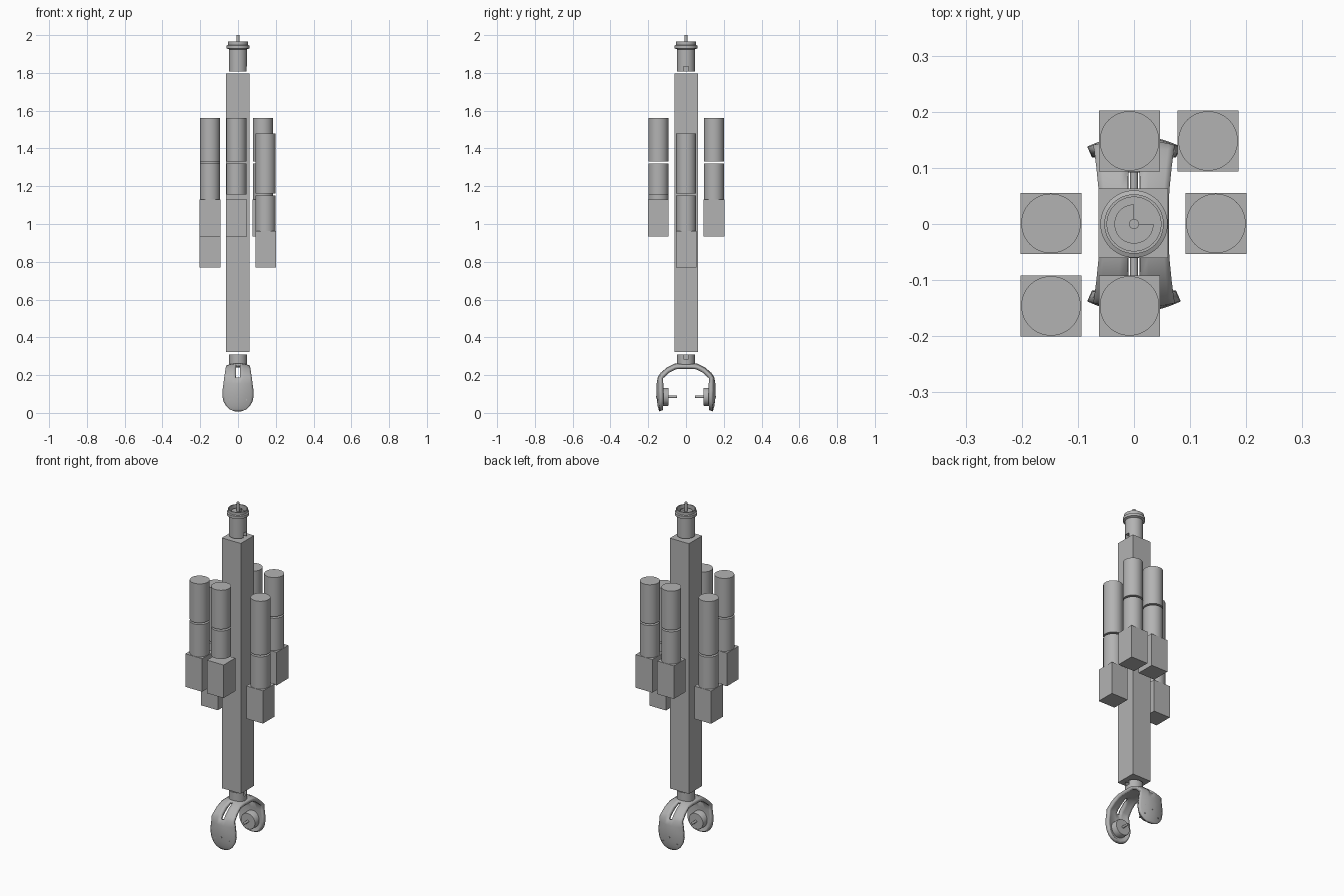
import bpy, bmesh, math
from mathutils import Matrix

if "Cube" in bpy.data.objects:
    bpy.data.objects.remove(bpy.data.objects["Cube"], do_unlink=True)

grey = bpy.data.materials.new("plain grey")
grey.use_nodes = True
tone = (0.45, 0.45, 0.45, 1)
grey.diffuse_color = tone
grey.node_tree.nodes["Principled BSDF"].inputs["Base Color"].default_value = tone


def finish(name, bm, smooth=True):
    mesh = bpy.data.meshes.new(name)
    bm.to_mesh(mesh)
    bm.free()
    mesh.materials.append(grey)
    ob = bpy.data.objects.new(name, mesh)
    bpy.context.collection.objects.link(ob)
    if smooth:
        bpy.ops.object.select_all(action='DESELECT')
        ob.select_set(True)
        bpy.context.view_layer.objects.active = ob
        bpy.ops.object.shade_smooth_by_angle(angle=math.radians(35))
    return ob


def box(name, x, y, z):
    bm = bmesh.new()
    bmesh.ops.create_cube(bm, size=1)
    for v in bm.verts:
        for axis, (low, high) in enumerate((x, y, z)):
            v.co[axis] = low if v.co[axis] < 0 else high
    return finish(name, bm, False)


def turned(name, profile, x=0, y=0, segments=48, matrix=None):
    """Closed solid turned around z from (radius, height) points."""
    bm = bmesh.new()
    rings = []
    for r, z in profile:
        rings.append([bm.verts.new((r * math.cos(a), r * math.sin(a), z))
                      for a in (math.tau * k / segments for k in range(segments))])
    for low, high in zip(rings, rings[1:]):
        for k in range(segments):
            n = (k + 1) % segments
            bm.faces.new((low[k], low[n], high[n], high[k]))
    bm.faces.new(rings[0][::-1])
    bm.faces.new(rings[-1])
    bm.transform(matrix or Matrix.Translation((x, y, 0)))
    bmesh.ops.recalc_face_normals(bm, faces=bm.faces)
    return finish(name, bm)


def cylinder(name, r, low, high, x=0, y=0, **kw):
    return turned(name, [(r, low), (r, high)], x, y, **kw)


def notch(ob, name, x, y, z):
    cutter = box(name, x, y, z)
    cutter.hide_render = True
    cutter.hide_set(True)
    cutter.display_type = 'WIRE'
    mod = ob.modifiers.new("notch", 'BOOLEAN')
    mod.operation = 'DIFFERENCE'
    mod.object = cutter


# Square central column
box("central_column", (-0.063, 0.061), (-0.061, 0.063), (0.322, 1.797))

# Six canisters, each with two cylinders over a square block:
# name, x, y, block bottom, block top, lower cylinder bottom, split, top
canisters = [
    ("front", -0.008, -0.146, 0.935, 1.13, 1.155, 1.325, 1.56),
    ("front_right", -0.148, -0.146, 0.935, 1.13, 1.13, 1.325, 1.56),
    ("back", -0.008, 0.148, 0.935, 1.13, 1.13, 1.325, 1.56),
    ("back_left", 0.132, 0.148, 0.935, 1.13, 1.13, 1.325, 1.56),
    ("right", -0.148, 0.001, 0.77, 0.963, 0.963, 1.157, 1.48),
    ("left", 0.146, 0.001, 0.77, 0.963, 0.963, 1.157, 1.48),
]
half = 0.0545
for name, x, y, bottom, shelf, start, split, top in canisters:
    box(name + "_block", (x - half, x + half), (y - half, y + half), (bottom, shelf))
    cylinder(name + "_lower_cylinder", 0.053, start, split - 0.005, x, y)
    cylinder(name + "_upper_cylinder", 0.053, split + 0.005, top, x, y)

# Top fitting: collared cup, three-quarter disc and centre pin
cup = turned("top_fitting", [
    (0.048, 1.808), (0.048, 1.925), (0.060, 1.930), (0.060, 1.945),
    (0.053, 1.948), (0.053, 1.965), (0.048, 1.965), (0.048, 1.935)])
notch(cup, "top_notch_cutter", (0.02, 0.07), (-0.014, 0.014), (1.79, 1.835))
bm = bmesh.new()
arc = [math.radians(90 + 270 * k / 30) for k in range(31)]
face = bm.faces.new([bm.verts.new((0, 0, 1.93))] + [
    bm.verts.new((0.035 * math.cos(a), 0.035 * math.sin(a), 1.93)) for a in arc])
extruded = bmesh.ops.extrude_face_region(bm, geom=[face])["geom"]
for v in extruded:
    if isinstance(v, bmesh.types.BMVert):
        v.co.z = 1.95
bmesh.ops.recalc_face_normals(bm, faces=bm.faces)
finish("three_quarter_disc", bm)
cylinder("top_pin", 0.009, 1.93, 2.0, segments=24)

# Neck between column and claw
neck = cylinder("claw_neck", 0.048, 0.245, 0.31)
notch(neck, "neck_notch_cutter", (0.02, 0.07), (-0.012, 0.012), (0.285, 0.32))

# Claw: a curved band from pad to pad, given as (y, z, half width)
side = [(0.03, 0.263, 0.062), (0.06, 0.261, 0.063), (0.1, 0.241, 0.067),
        (0.135, 0.212, 0.071), (0.15, 0.188, 0.073), (0.156, 0.155, 0.077),
        (0.158, 0.12, 0.082), (0.157, 0.09, 0.083), (0.154, 0.06, 0.077),
        (0.15, 0.035, 0.062), (0.145, 0.018, 0.043), (0.141, 0.008, 0.018)]
path = [(-y, z, w) for y, z, w in reversed(side)] + side
across = [-1, -0.85, -0.65, -0.4, -0.17, 0.17, 0.4, 0.65, 0.85, 1]
bm = bmesh.new()
grid = []
for y, z, w in path:
    curl = 0.02 * min(1, max(0, (0.23 - z) / 0.07))
    toward = -1 if y > 0 else 1
    grid.append([bm.verts.new((u * w, y + toward * curl * (u * w / 0.083) ** 2,
                               z - 0.012 * u * u * (z > 0.2))) for u in across])
for i in range(len(path) - 1):
    middle = abs(path[i][0] + path[i + 1][0]) / 2
    for j in range(len(across) - 1):
        slot = j == 4 and 0.07 < middle < 0.15 and path[i][1] > 0.18
        if not slot:
            bm.faces.new((grid[i][j], grid[i][j + 1], grid[i + 1][j + 1], grid[i + 1][j]))
claw = finish("claw_band", bm)
shell = claw.modifiers.new("thickness", 'SOLIDIFY')
shell.thickness = 0.02
shell.offset = -1

# Inward bosses, pins and outer screws on both pads
for label, sign in (("front", 1), ("back", -1)):
    turn = Matrix.Translation((0, 0, 0.085)) @ Matrix.Rotation(sign * math.pi / 2, 4, 'X')
    turned(label + "_boss", [(0.046, 0.092), (0.048, 0.096), (0.048, 0.142)],
           matrix=turn, segments=32)
    cylinder(label + "_boss_pin", 0.007, 0.048, 0.1, matrix=turn, segments=16)
    for n, (x, z) in enumerate([(0, 0), (-0.045, 0.035), (0.045, 0.035),
                                (-0.045, -0.015), (0.045, -0.015)]):
        place = turn @ Matrix.Translation((x, z, 0))
        cylinder(f"{label}_screw_{n}", 0.004, 0.14, 0.1585 - 4 * x * x, matrix=place, segments=12)
